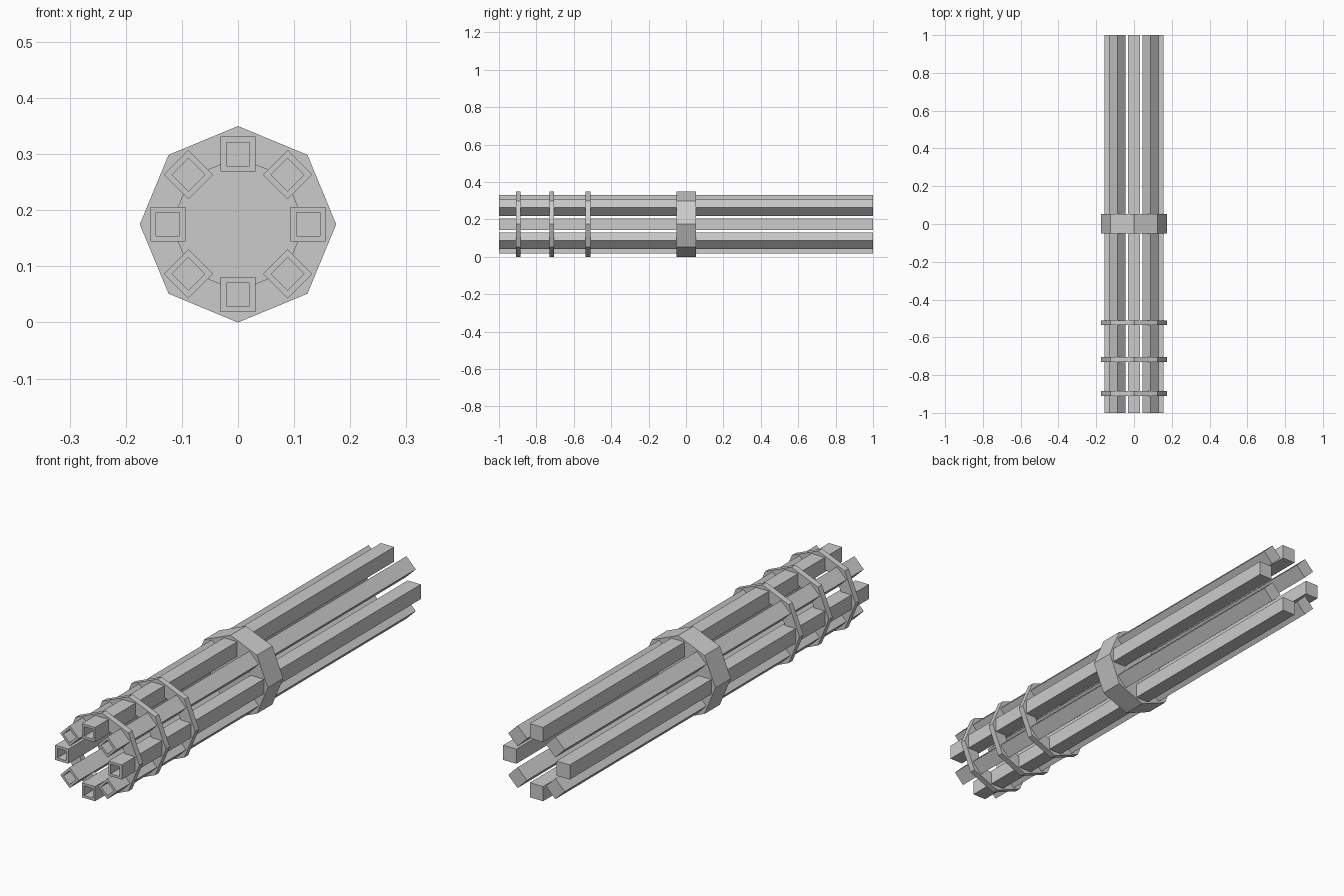
import bpy, bmesh, math
from mathutils import Matrix, Vector

if "Cube" in bpy.data.objects:
    bpy.data.objects.remove(bpy.data.objects["Cube"])

CZ = 0.175            # height of the cluster axis
R_OUT, R_IN = 0.175, 0.119
R_BARREL = 0.125


def finish(name, bm):
    bmesh.ops.recalc_face_normals(bm, faces=bm.faces)
    me = bpy.data.meshes.new(name)
    bm.to_mesh(me)
    bm.free()
    ob = bpy.data.objects.new(name, me)
    bpy.context.collection.objects.link(ob)
    return ob


def loop(bm, r, y, n=8):
    return [bm.verts.new((r * math.sin(2 * math.pi * i / n), y,
                          CZ + r * math.cos(2 * math.pi * i / n))) for i in range(n)]


def bridge(bm, a, b):
    n = len(a)
    for i in range(n):
        j = (i + 1) % n
        bm.faces.new((a[i], a[j], b[j], b[i]))


# Solid octagonal hub
bm = bmesh.new()
a, b = loop(bm, R_OUT, -0.05), loop(bm, R_OUT, 0.053)
bridge(bm, a, b)
bm.faces.new(a)
bm.faces.new(b)
finish("center_hub", bm)

# Thin open octagonal clamp rings
for k, y in enumerate((-0.91, -0.731, -0.536)):
    bm = bmesh.new()
    y2 = y + 0.026
    loops = [loop(bm, r, yy) for r, yy in
             ((R_OUT, y), (R_OUT, y2), (R_IN, y2), (R_IN, y))]
    for i in range(4):
        bridge(bm, loops[i], loops[(i + 1) % 4])
    finish(f"clamp_ring_{k + 1}", bm)

# Eight square barrels with a recessed muzzle
for k in range(8):
    bm = bmesh.new()
    bmesh.ops.create_cube(bm, size=1.0, matrix=Matrix.Diagonal((0.062, 2.0, 0.062, 1)))
    bm.normal_update()
    front = min(bm.faces, key=lambda f: f.calc_center_median().y)
    bmesh.ops.inset_region(bm, faces=[front], thickness=0.0145)
    bmesh.ops.translate(bm, verts=front.verts, vec=Vector((0, 0, 0)))
    hole = bmesh.ops.extrude_discrete_faces(bm, faces=[front])["faces"][0]
    bmesh.ops.translate(bm, verts=hole.verts, vec=Vector((0, 0.06, 0)))
    m = (Matrix.Translation((0, 0, CZ)) @ Matrix.Rotation(k * math.pi / 4, 4, 'Y')
         @ Matrix.Translation((0, 0, R_BARREL)))
    bm.transform(m)
    finish(f"barrel_{k + 1}", bm)
